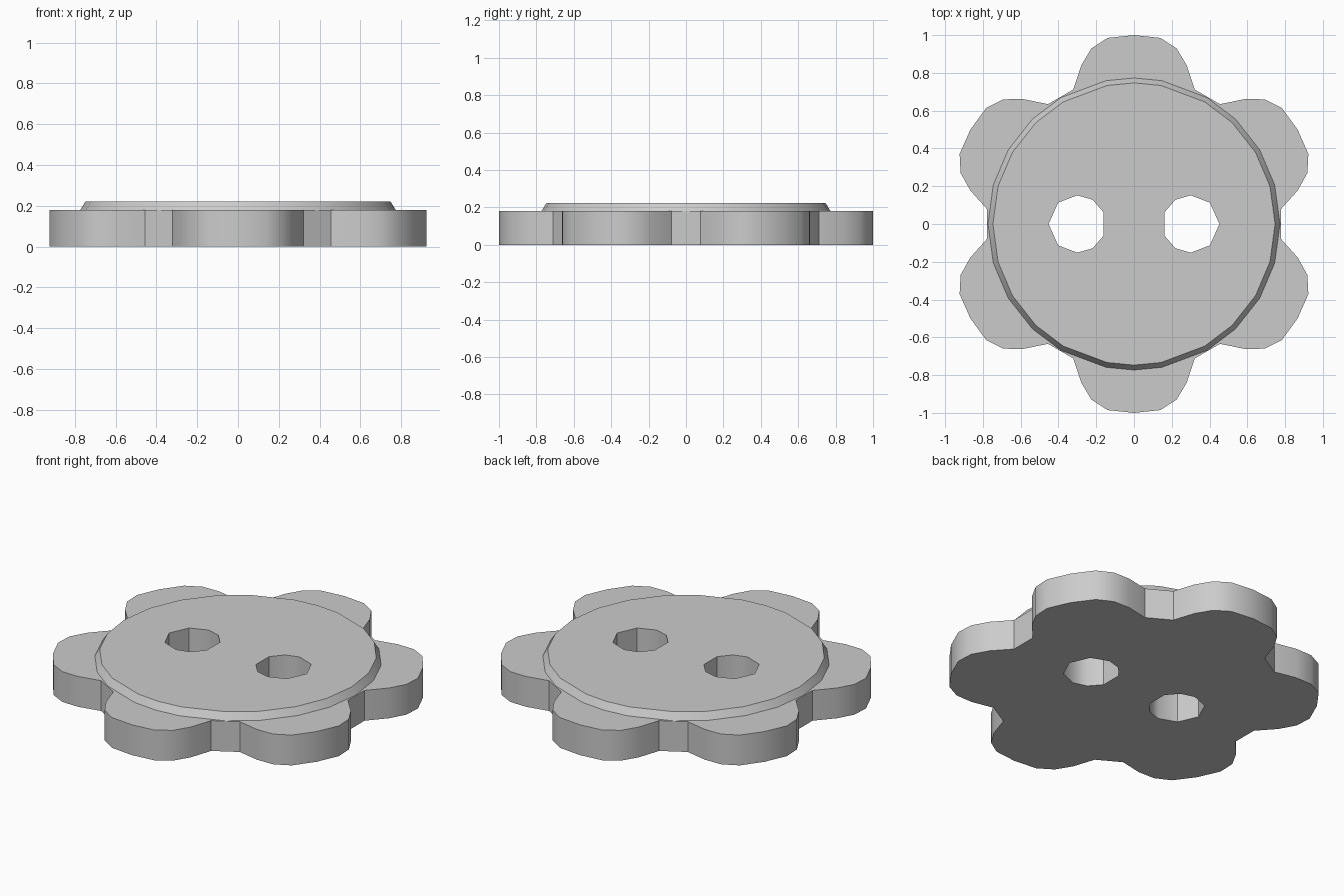
import bpy
import bmesh
import math

cube = bpy.data.objects.get("Cube")
if cube:
    bpy.data.objects.remove(cube, do_unlink=True)

BASE_TOP, DISC_TOP = 0.18, 0.222

# One grey for the whole button
grey = bpy.data.materials.new("light_grey")
grey.use_nodes = True
grey.diffuse_color = (0.6, 0.6, 0.6, 1)
grey.node_tree.nodes["Principled BSDF"].inputs["Base Color"].default_value = (0.6, 0.6, 0.6, 1)


def polar(radius, degrees, cx=0.0):
    a = math.radians(degrees)
    return (cx + radius * math.cos(a), radius * math.sin(a))


def flower_outline():
    # Half a petal as (angle from its axis, radius), mirrored and repeated six times
    half = [(8.1, 0.995), (13.6, 0.957), (18.4, 0.885), (24.3, 0.781)]
    petal = [(-a, r) for a, r in reversed(half)] + [(0, 1.0)] + half
    return [polar(r, 30 + 60 * i + a) for i in range(6) for a, r in petal]


def disc_outline(radius):
    # Quarter circle angles mirrored to all four quadrants
    quarter = [0, 15.5, 30.5, 46, 60, 79]
    half = quarter + [90] + [180 - a for a in reversed(quarter[1:])]
    return [polar(radius, a) for a in half + [180 + a for a in half]]


def hole_outline(side):
    half = [48, 90, 122, 156]
    angles = [0] + half + [360 - a for a in reversed(half)]
    pts = [polar(0.152, a, 0.3) for a in angles]
    return [(side * x, y) for x, y in pts]


bm = bmesh.new()


def ring(points, z):
    verts = [bm.verts.new((x, y, z)) for x, y in points]
    for i, v in enumerate(verts):
        bm.edges.new((v, verts[i - 1]))
    return verts


def wall(lower, upper):
    for i in range(len(lower)):
        bm.faces.new((lower[i - 1], lower[i], upper[i], upper[i - 1]))


def cap(*rings):
    edges = [bm.edges.get((r[i - 1], r[i])) for r in rings for i in range(len(r))]
    bmesh.ops.triangle_fill(bm, use_beauty=True, use_dissolve=False, edges=edges,
                            normal=(0, 0, 1))


# Petal base, chamfered raised disc and two thread holes
base_low = ring(flower_outline(), 0)
base_high = ring(flower_outline(), BASE_TOP)
disc_low = ring(disc_outline(0.773), BASE_TOP)
disc_high = ring(disc_outline(0.747), DISC_TOP)
holes_low = [ring(hole_outline(s), 0) for s in (1, -1)]
holes_high = [ring(hole_outline(s), DISC_TOP) for s in (1, -1)]

cap(base_low, *holes_low)
cap(base_high, disc_low)
cap(disc_high, *holes_high)
wall(base_low, base_high)
wall(disc_low, disc_high)
for low, high in zip(holes_low, holes_high):
    wall(low, high)
bmesh.ops.recalc_face_normals(bm, faces=bm.faces[:])

mesh = bpy.data.meshes.new("flower_button")
bm.to_mesh(mesh)
bm.free()
mesh.materials.append(grey)
button = bpy.data.objects.new("flower_button", mesh)
bpy.context.collection.objects.link(button)

# Smooth petal and disc rims, crisp valleys and chamfer
bpy.ops.object.select_all(action='DESELECT')
button.select_set(True)
bpy.context.view_layer.objects.active = button
bpy.ops.object.shade_smooth_by_angle(angle=math.radians(40))
